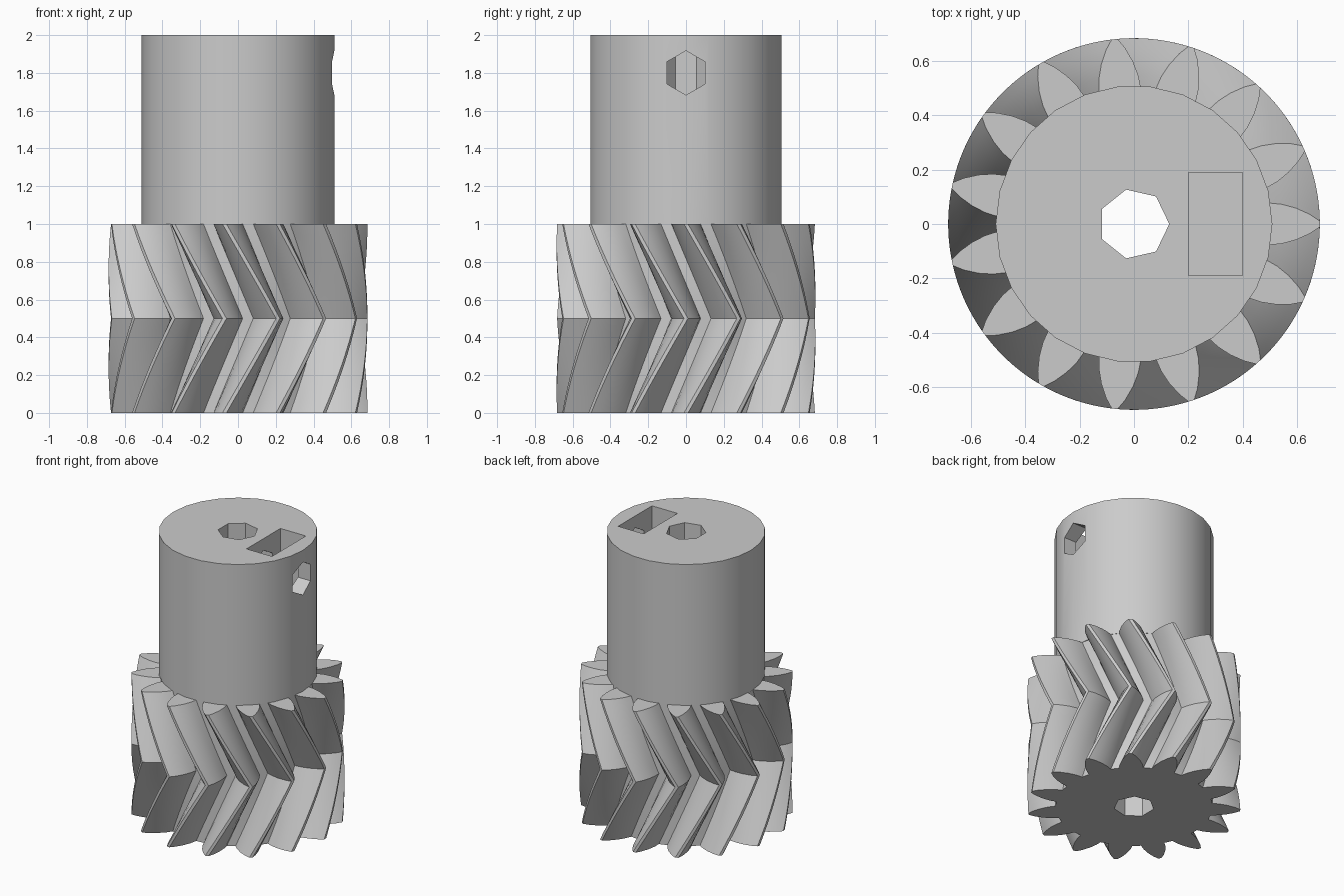
import bpy
import bmesh
from math import cos, sin, pi, radians

TEETH = 15
PITCH = 2 * pi / TEETH
TWIST = PITCH          # turn between an end face and the middle
SLICES = 8             # layers in each half of the gear
FLANK = [(0.505, 8.8), (0.55, 7.6), (0.60, 5.6), (0.65, 3.1), (0.685, 0.9)]

cube = bpy.data.objects.get("Cube")
if cube:
    bpy.data.objects.remove(cube, do_unlink=True)

# Single material
grey = bpy.data.materials.new("plain_grey")
grey.use_nodes = True
colour = (0.6, 0.6, 0.6, 1)
grey.diffuse_color = colour
grey.node_tree.nodes["Principled BSDF"].inputs["Base Color"].default_value = colour


def add_stack(name, rings):
    """Closed solid skinned through a list of equal-length point rings."""
    bm = bmesh.new()
    loops = [[bm.verts.new(p) for p in ring] for ring in rings]
    for low, high in zip(loops, loops[1:]):
        n = len(low)
        for i in range(n):
            j = (i + 1) % n
            bm.faces.new((low[i], low[j], high[j], high[i]))
    bm.faces.new(loops[0][::-1])
    bm.faces.new(loops[-1])
    bmesh.ops.recalc_face_normals(bm, faces=bm.faces)
    mesh = bpy.data.meshes.new(name)
    bm.to_mesh(mesh)
    bm.free()
    obj = bpy.data.objects.new(name, mesh)
    bpy.context.collection.objects.link(obj)
    mesh.materials.append(grey)
    return obj


def add_prism(name, radius, sides, z0, z1):
    circle = [(radius * cos(2 * pi * i / sides), radius * sin(2 * pi * i / sides))
              for i in range(sides)]
    return add_stack(name, [[(x, y, z) for x, y in circle] for z in (z0, z1)])


def gear_ring(z):
    """Tooth outline at height z, turned most at the middle."""
    turn = TWIST * (1 - abs(z - 0.5) / 0.5)
    points = []
    for t in range(TEETH):
        side = [(r, -a) for r, a in FLANK] + [(r, a) for r, a in reversed(FLANK)]
        for r, a in side:
            ang = t * PITCH + turn + radians(a)
            points.append((r * cos(ang), r * sin(ang), z))
    return points


def cut(obj, cutters):
    bpy.context.view_layer.objects.active = obj
    for cutter in cutters:
        mod = obj.modifiers.new("cut", 'BOOLEAN')
        mod.operation = 'DIFFERENCE'
        mod.solver = 'EXACT'
        mod.object = cutter
        bpy.ops.object.modifier_apply(modifier=mod.name)


# Herringbone gear and hub
gear = add_stack("herringbone_gear",
                 [gear_ring(k / (2 * SLICES)) for k in range(2 * SLICES + 1)])
hub = add_prism("hub", 0.51, 26, 1.0, 2.0)

# Cutters: shaft bore, nut slot, set screw hole
bore = add_prism("bore_cutter", 0.13, 7, -0.2, 2.2)
slot = add_stack("nut_slot_cutter", [
    [(0.2, -0.19, z), (0.4, -0.19, z), (0.4, 0.19, z), (0.2, 0.19, z)]
    for z in (1.6, 2.2)])
hexagon = [(0.117 * sin(i * pi / 3), 1.8 + 0.117 * cos(i * pi / 3)) for i in range(6)]
screw = add_stack("screw_hole_cutter",
                  [[(x, y, z) for y, z in hexagon] for x in (0.0, 0.7)])
bpy.context.view_layer.update()

cut(gear, [bore])
cut(hub, [bore, slot, screw])
for cutter in (bore, slot, screw):
    cutter.hide_render = True
    bpy.data.objects.remove(cutter, do_unlink=True)

# Smooth curved walls, keep edges sharp
for obj in (gear, hub):
    bpy.ops.object.select_all(action='DESELECT')
    obj.select_set(True)
    bpy.context.view_layer.objects.active = obj
    bpy.ops.object.shade_smooth_by_angle(angle=radians(25))
